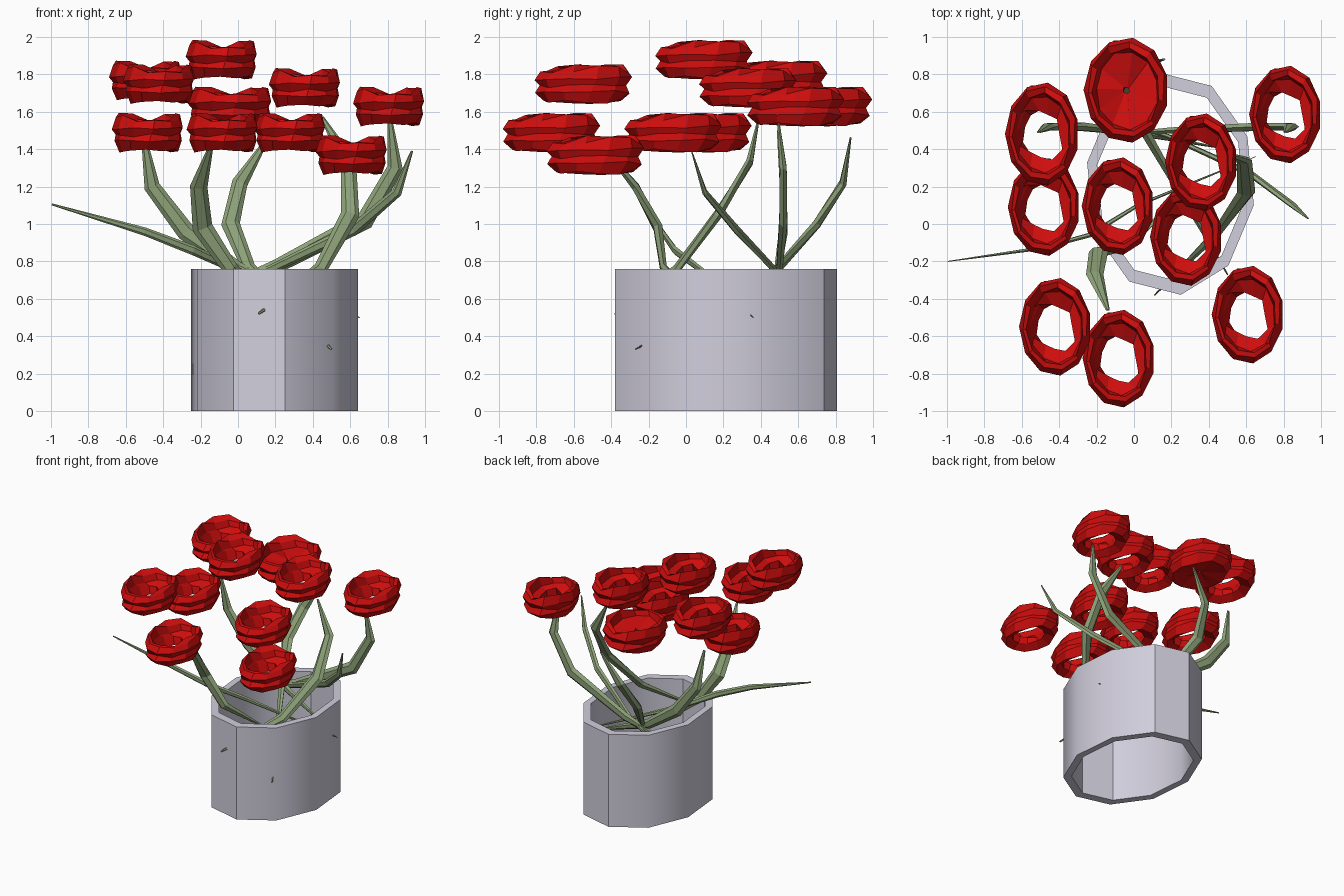
import bpy, bmesh, math, random
from mathutils import Vector

if "Cube" in bpy.data.objects:
    bpy.data.objects.remove(bpy.data.objects["Cube"])


def material(name, rgb):
    m = bpy.data.materials.new(name)
    m.diffuse_color = (*rgb, 1)
    m.use_nodes = True
    m.node_tree.nodes["Principled BSDF"].inputs["Base Color"].default_value = m.diffuse_color
    return m


RED = material("petal_red", (0.62, 0.004, 0.004))
GREEN = material("stem_green", (0.27, 0.36, 0.19))
PALE = material("pot_pale", (0.64, 0.62, 0.72))


def loft(name, rings, mat, closed=False, caps=False):
    """Skin a list of equal-length point loops into one mesh."""
    bm = bmesh.new()
    loops = [[bm.verts.new(p) for p in r] for r in rings]
    n = len(loops[0])
    pairs = list(zip(loops, loops[1:]))
    if closed:
        pairs.append((loops[-1], loops[0]))
    for a, b in pairs:
        for i in range(n):
            j = (i + 1) % n
            bm.faces.new((a[i], a[j], b[j], b[i]))
    if caps:
        bm.faces.new(loops[0])
        bm.faces.new(loops[-1])
    bmesh.ops.recalc_face_normals(bm, faces=bm.faces)
    me = bpy.data.meshes.new(name)
    bm.to_mesh(me)
    bm.free()
    me.materials.append(mat)
    ob = bpy.data.objects.new(name, me)
    bpy.context.collection.objects.link(ob)
    return ob


def smooth(ob, angle):
    bpy.ops.object.select_all(action='DESELECT')
    ob.select_set(True)
    bpy.context.view_layer.objects.active = ob
    bpy.ops.object.shade_smooth_by_angle(angle=math.radians(angle))


# Pot: open ten-sided oval tube
def pot_ring(scale, z):
    ring = []
    for i in range(10):
        a = math.radians(-11 + 36 * i)
        ring.append((0.195 + 0.454 * scale * math.cos(a),
                     0.215 + 0.598 * scale * math.sin(a), z))
    return ring


pot = loft("pot", [pot_ring(1, 0), pot_ring(1, 0.76), pot_ring(0.88, 0.76),
                   pot_ring(0.88, 0)], PALE, closed=True)
smooth(pot, 40)

# Flower heads: crumpled oval rings with a spiky rim and ragged throat
# profile rows: radius, height, radius jitter, height jitter, twist in degrees
PROFILE = [(0.55, -0.075, 0.08, 0.01, 0), (0.80, -0.105, 0.03, 0.015, 5),
           (0.95, -0.055, 0.03, 0.012, 10), (0.90, -0.025, 0.02, 0.012, 14),
           (0.99, 0.015, 0.01, 0.015, 16), (0.90, 0.075, 0.03, 0.03, 20),
           (0.79, 0.07, 0.03, 0.025, 20), (0.72, 0.005, 0.04, 0.015, 14),
           (0.52, -0.02, 0.13, 0.02, 4)]


def flower(i, x, y, z, rx=0.195, ry=0.265, closed_heart=False):
    rng = random.Random(7)
    n = 11
    rings = []
    for row, (r, h, jr, jh, tw) in enumerate(PROFILE):
        k = 0.12 if closed_heart and row in (0, 8) else 1
        ring = []
        for s in range(n):
            a = math.radians(tw) + 2 * math.pi * s / n
            rr = (r + rng.uniform(-jr, jr)) * k
            ring.append((x + rx * rr * math.cos(a), y + ry * rr * math.sin(a),
                         z + h + rng.uniform(-jh, jh)))
        rings.append(ring)
    loft(f"flower_{i}", rings, RED, closed=True)


HEADS = [(-0.49, 0.48, 1.78, 0.20, 0.28), (0.81, 0.585, 1.64), (0.36, 0.33, 1.74),
         (-0.48, 0.09, 1.50), (-0.085, 0.095, 1.89), (0.28, -0.07, 1.50),
         (-0.42, -0.55, 1.76), (-0.08, -0.72, 1.50), (0.61, -0.485, 1.38),
         (-0.04, 0.715, 1.64, 0.23, 0.285, True)]
for i, h in enumerate(HEADS, 1):
    flower(i, *h)


# Stems: tapering flattened blades, running from tip down into the pot
def stem(i, pts, width):
    pts = [Vector(p) for p in pts]
    taper = [0.2, 0.85, 1, 0.75, 0.12]
    rings = []
    for k, p in enumerate(pts):
        t = (pts[min(k + 1, len(pts) - 1)] - pts[max(k - 1, 0)]).normalized()
        side = t.cross(Vector((0, 1, 0))).normalized()
        thick = side.cross(t).normalized()
        w = width * taper[k]
        rings.append([p + side * w * math.cos(a) + thick * w * 0.5 * math.sin(a)
                      for a in (math.tau * s / 6 for s in range(6))])
    loft(f"stem_{i}", rings, GREEN, caps=True)


STEMS = [
    ([(-0.51, 0.49, 1.50), (-0.46, 0.52, 1.20), (-0.28, 0.52, 0.96),
      (0, 0.49, 0.76), (0.5, 0.40, 0.55)], 0.05),
    ([(-0.14, -0.46, 1.43), (-0.21, -0.27, 1.20), (-0.19, -0.15, 0.98),
      (-0.04, -0.12, 0.76), (0.2, 0.1, 0.55)], 0.055),
    ([(0.16, 0.88, 1.46), (0.01, 0.84, 1.22), (-0.04, 0.70, 1.0),
      (0.06, 0.49, 0.76), (0.50, -0.27, 0.33)], 0.05),
    ([(0.45, 0.39, 1.57), (0.59, 0.34, 1.33), (0.60, 0.17, 1.05),
      (0.44, -0.05, 0.76), (0.11, -0.38, 0.52)], 0.05),
    ([(0.81, 0.49, 1.58), (0.84, 0.52, 1.30), (0.68, 0.52, 1.02),
      (0.20, 0.50, 0.77), (-0.12, 0.48, 0.66)], 0.05),
    ([(0.93, 0.03, 1.39), (0.85, 0.10, 1.17), (0.62, 0.27, 0.97),
      (0.18, 0.47, 0.76), (-0.1, 0.55, 0.65)], 0.032),
    ([(-0.995, -0.20, 1.105), (-0.50, -0.13, 0.96), (-0.24, -0.06, 0.86),
      (0.02, 0.10, 0.74), (0.65, 0.36, 0.50)], 0.026),
]
for i, (pts, w) in enumerate(STEMS, 1):
    stem(i, pts, w)
